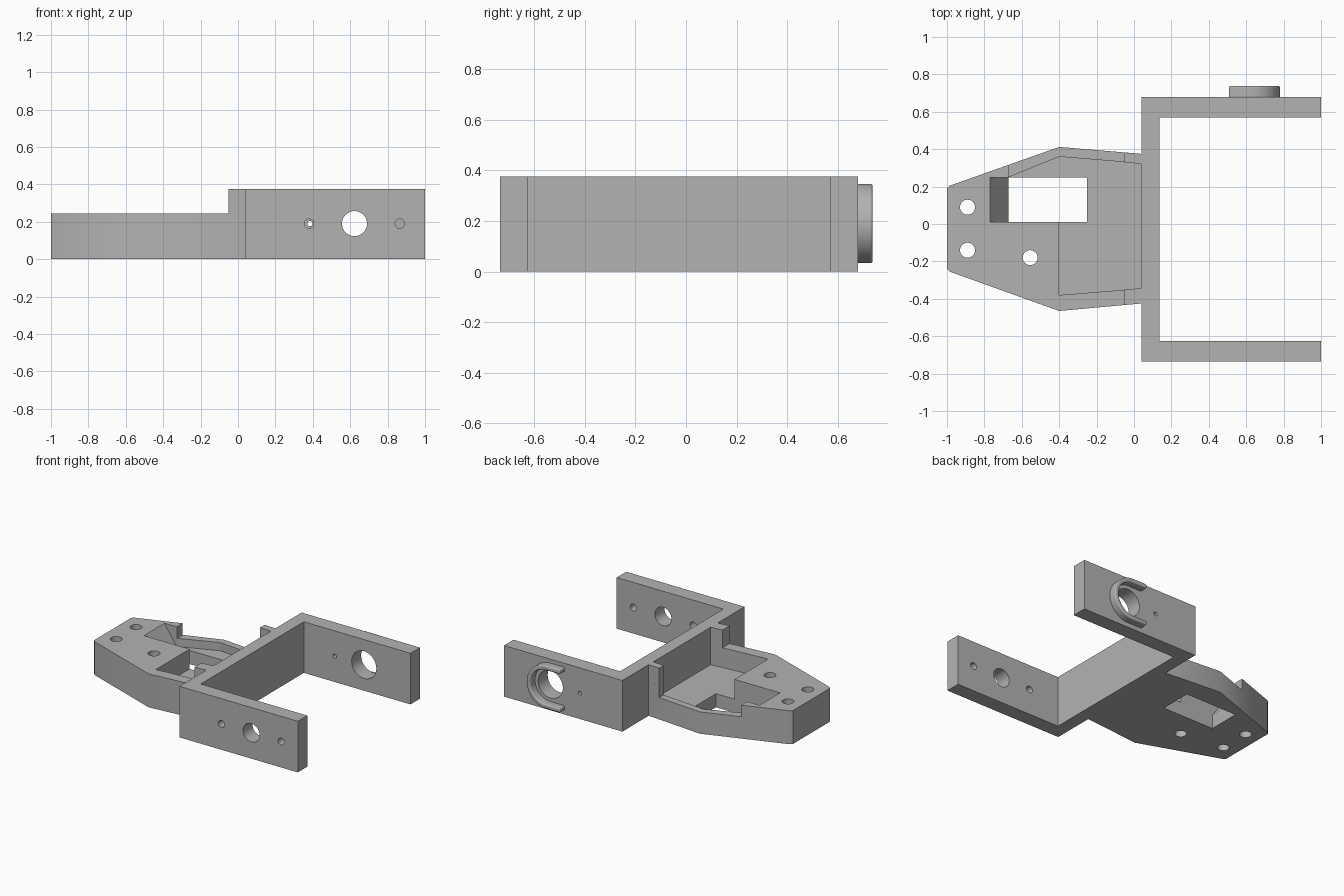
import bpy, bmesh, math
from mathutils import Vector

cube = bpy.data.objects.get("Cube")
if cube:
    bpy.data.objects.remove(cube, do_unlink=True)

grey = bpy.data.materials.new("matte grey")
grey.use_nodes = True
grey.diffuse_color = (0.45, 0.45, 0.45, 1)
grey.node_tree.nodes["Principled BSDF"].inputs["Base Color"].default_value = (0.45, 0.45, 0.45, 1)


def prism(name, pts, lo, hi, axis="Z"):
    """Extrude an outline: (x, y) along z, or (x, z) along y."""
    put = (lambda a, b, c: (a, b, c)) if axis == "Z" else (lambda a, b, c: (a, c, b))
    bm = bmesh.new()
    face = bm.faces.new([bm.verts.new(put(a, b, lo)) for a, b in pts])
    new = bmesh.ops.extrude_face_region(bm, geom=[face])["geom"]
    shift = Vector(put(0, 0, hi - lo))
    bmesh.ops.translate(bm, verts=[g for g in new if isinstance(g, bmesh.types.BMVert)], vec=shift)
    bmesh.ops.recalc_face_normals(bm, faces=bm.faces)
    mesh = bpy.data.meshes.new(name)
    bm.to_mesh(mesh)
    bm.free()
    mesh.materials.append(grey)
    ob = bpy.data.objects.new(name, mesh)
    bpy.context.collection.objects.link(ob)
    return ob


def arc(cx, cy, r, start=0, end=360, n=40):
    steps = n if end - start == 360 else n + 1
    angles = [math.radians(start + (end - start) * i / n) for i in range(steps)]
    return [(cx + r * math.cos(a), cy + r * math.sin(a)) for a in angles]


def rect(x0, x1, y0, y1):
    return [(x0, y0), (x1, y0), (x1, y1), (x0, y1)]


def cut(target, cutters):
    for c in cutters:
        m = target.modifiers.new(c.name, "BOOLEAN")
        m.operation, m.solver, m.object = "DIFFERENCE", "EXACT", c
        c.hide_render = True
        c.hide_set(True)
        c.display_type = "WIRE"


def smooth(ob):
    bpy.ops.object.select_all(action="DESELECT")
    ob.select_set(True)
    bpy.context.view_layer.objects.active = ob
    bpy.ops.object.shade_smooth_by_angle(angle=math.radians(30))


DECK, RIM, FLOOR, TOP = 0.245, 0.16, 0.10, 0.375
PLATE, AXLE_X, AXLE_Z = 0.04, 0.623, 0.19

# Tapered body with a pocket, a lowered rim, a window and screw holes
body = prism("tapered_body", [(-1, -0.24), (-1, 0.19), (-0.985, 0.205), (-0.4, 0.412), (PLATE, 0.375),
                              (PLATE, -0.425), (-0.4, -0.465), (-0.985, -0.255)], 0, DECK)
pocket = prism("pocket_cutter", [(-0.4, -0.38), (PLATE + 0.02, -0.343), (PLATE + 0.02, 0.322), (-0.4, 0.36),
                                 (-0.67, 0.25), (-0.67, 0.01), (-0.4, 0.01)], FLOOR, 0.5)
rim_gap = prism("rim_gap_cutter", rect(-0.67, -0.05, 0.25, 0.6), RIM, 0.5)
window = prism("window_cutter", [(-0.67, -0.1), (-0.25, -0.1), (-0.25, 0.5), (-0.81, 0.5),
                                 (-0.77, DECK), (-0.67, FLOOR)], 0.01, 0.248, "Y")
screws = [prism("screw_cutter", arc(x, y, 0.04, n=32), -0.1, 0.5)
          for x, y in [(-0.89, 0.09), (-0.89, -0.14), (-0.555, -0.18)]]
cut(body, [pocket, rim_gap, window] + screws)

# Raised tabs where the body walls meet the yoke
prism("back_tab", [(-0.05, 0.329), (PLATE, 0.322), (PLATE, 0.375), (-0.05, 0.382)], FLOOR, TOP)
prism("front_tab", [(-0.05, -0.433), (PLATE, -0.425), (PLATE, -0.343), (-0.05, -0.351)], FLOOR, TOP)

# Yoke with two arms
yoke = prism("yoke", [(PLATE, -0.735), (1, -0.735), (1, -0.625), (0.135, -0.625), (0.135, 0.57),
                      (1, 0.57), (1, 0.68), (PLATE, 0.68)], 0, TOP)
holes = [(AXLE_X, 0.067, -1), (0.38, 0.025, -1), (0.865, 0.025, -1), (AXLE_X, 0.1, 1), (0.385, 0.014, 1)]
cut(yoke, [prism("arm_hole_cutter", arc(x, AXLE_Z, r, n=48), min(s, s * 0.4), max(s, s * 0.4), "Y")
           for x, r, s in holes])

# Open collar around the back axle hole
R_OUT, R_IN, END = 0.157, 0.125, 0.507
collar = prism("open_collar", [(END, AXLE_Z - R_OUT)] + arc(AXLE_X, AXLE_Z, R_OUT, -90, 90)
               + [(END, AXLE_Z + R_OUT), (END, AXLE_Z + R_IN)]
               + arc(AXLE_X, AXLE_Z, R_IN, -90, 90)[::-1] + [(END, AXLE_Z - R_IN)], 0.675, 0.737, "Y")
bevel = collar.modifiers.new("soft edge", "BEVEL")
bevel.width, bevel.segments, bevel.limit_method = 0.008, 3, "ANGLE"

for ob in (body, yoke, collar):
    smooth(ob)
